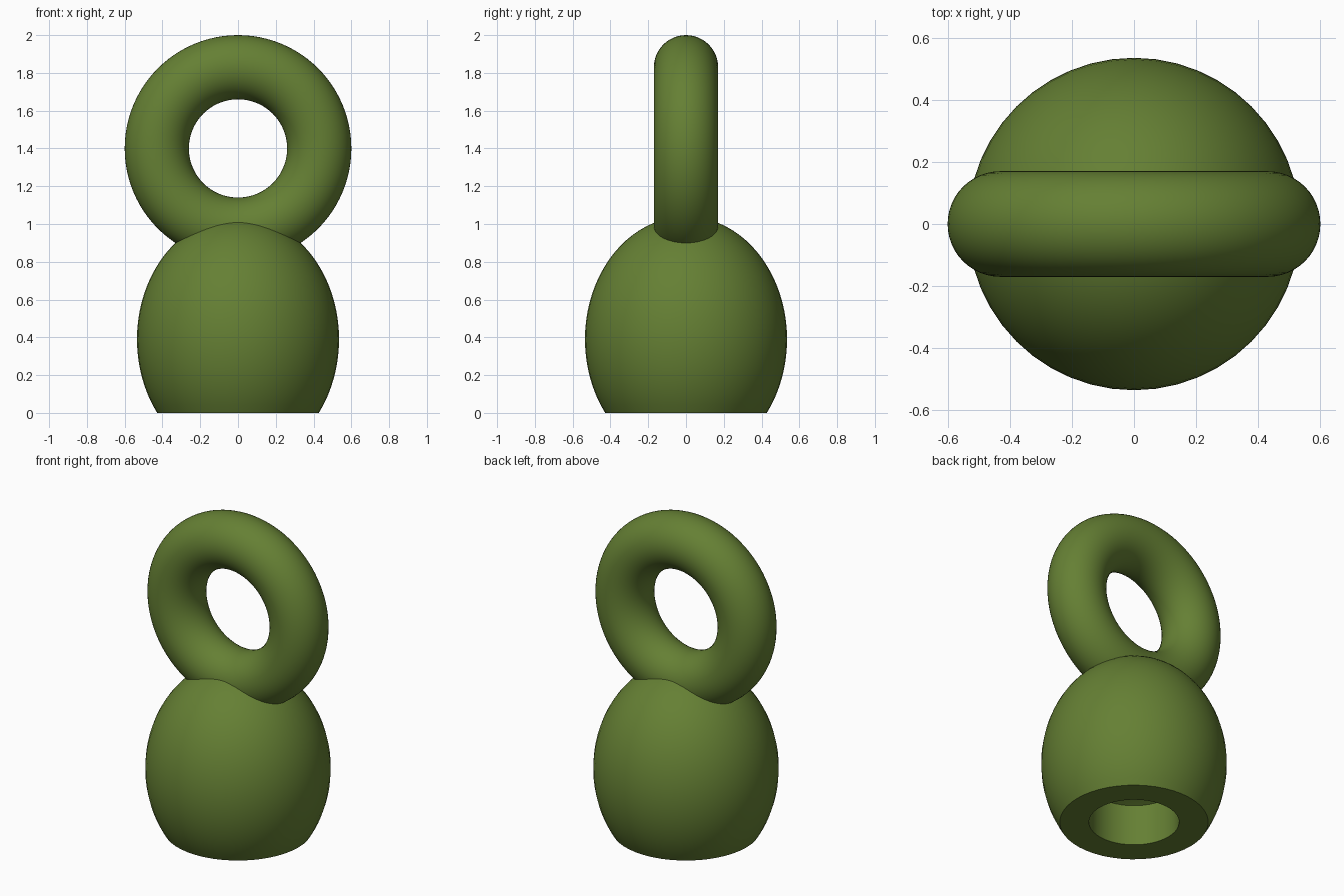
import bpy
import bmesh
import math

# Remove the default cube
cube = bpy.data.objects.get("Cube")
if cube:
    bpy.data.objects.remove(cube, do_unlink=True)

# Material
green = bpy.data.materials.new("olive_green")
green.use_nodes = True
colour = (0.13, 0.215, 0.034, 1)
green.diffuse_color = colour
green.node_tree.nodes["Principled BSDF"].inputs["Base Color"].default_value = colour


def finish(obj, name):
    obj.name = name
    obj.data.materials.append(green)
    bpy.ops.object.select_all(action="DESELECT")
    obj.select_set(True)
    bpy.context.view_layer.objects.active = obj
    bpy.ops.object.shade_smooth_by_angle(angle=math.radians(35))


def lathe(name, profile, segments):
    """Spin a closed (radius, height) profile around the z axis."""
    bm = bmesh.new()
    verts = [bm.verts.new((r, 0, z)) for r, z in profile]
    edges = [bm.edges.new(pair) for pair in zip(verts, verts[1:])]
    bmesh.ops.spin(bm, geom=verts + edges, cent=(0, 0, 0), axis=(0, 0, 1),
                   angle=math.tau, steps=segments, use_duplicate=False)
    bmesh.ops.remove_doubles(bm, verts=bm.verts, dist=0.0005)
    bmesh.ops.recalc_face_normals(bm, faces=bm.faces)
    mesh = bpy.data.meshes.new(name)
    bm.to_mesh(mesh)
    bm.free()
    obj = bpy.data.objects.new(name, mesh)
    bpy.context.collection.objects.link(obj)
    finish(obj, name)


# Egg-shaped body, cut flat underneath, with a round socket
width, half_height, middle = 0.535, 0.65, 0.39
low = -math.asin(middle / half_height)
steps = 28
profile = [(0, 0.36), (0.26, 0.26), (0.26, 0)]
for i in range(steps + 1):
    a = low + (math.pi / 2 - low) * i / steps
    profile.append((width * math.cos(a), middle + half_height * math.sin(a)))
lathe("body", profile, 48)

# Upright ring handle
bpy.ops.mesh.primitive_torus_add(
    major_radius=0.43, minor_radius=0.17, major_segments=96, minor_segments=48,
    location=(0, 0, 1.4), rotation=(math.pi / 2, 0, 0))
finish(bpy.context.object, "ring_handle")
